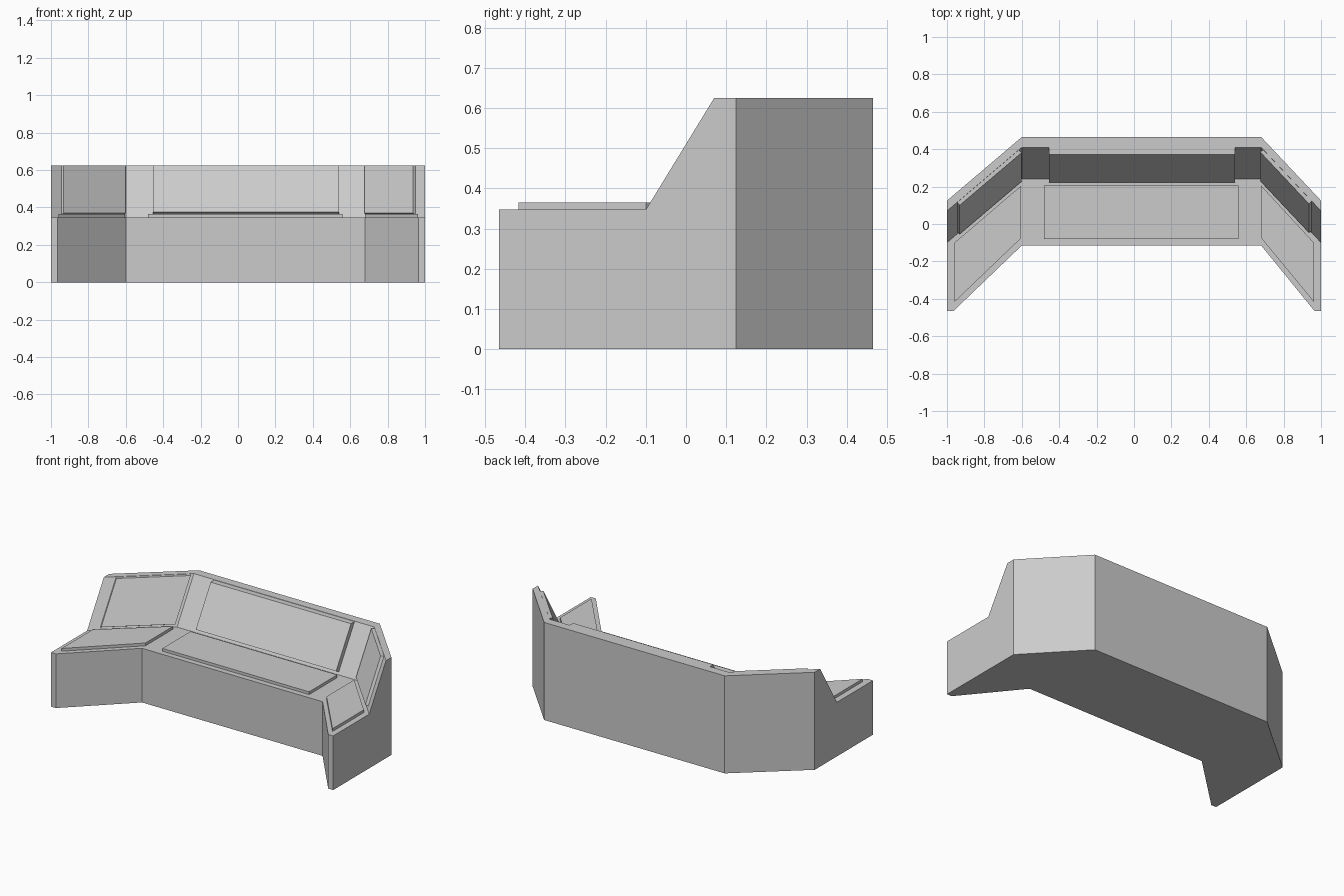
import bpy, bmesh
from mathutils import Vector

if "Cube" in bpy.data.objects:
    bpy.data.objects.remove(bpy.data.objects["Cube"])

SEAT_Z, TOP_Z = 0.347, 0.625
CREASE_Y, RIM_Y, BACK_Y, FRONT_Y = 0.24, 0.41, 0.465, -0.115


def loft(name, sections):
    """Join equal-length closed sections into a capped solid."""
    bm = bmesh.new()
    rings = [[bm.verts.new(p) for p in s] for s in sections]
    n = len(rings[0])
    for a, b in zip(rings, rings[1:]):
        for i in range(n):
            j = (i + 1) % n
            bm.faces.new((a[i], a[j], b[j], b[i]))
    bm.faces.new(rings[0])
    bm.faces.new(rings[-1])
    bmesh.ops.recalc_face_normals(bm, faces=bm.faces)
    mesh = bpy.data.meshes.new(name)
    bm.to_mesh(mesh)
    bm.free()
    obj = bpy.data.objects.new(name, mesh)
    bpy.context.collection.objects.link(obj)
    return obj


def offset(x):
    """How far the wings have swung forward at x."""
    if x < -0.6:
        return (x + 0.6) * 0.85
    if x > 0.68:
        return (0.68 - x) * 1.0625
    return 0.0


# Bench body: one profile carried along the angled path, with blunt front tips
def body_section(x, front):
    d = offset(x)
    return [(x, front, 0), (x, front, SEAT_Z), (x, CREASE_Y + d, SEAT_Z),
            (x, RIM_Y + d, TOP_Z), (x, BACK_Y + d, TOP_Z), (x, BACK_Y + d, 0)]


loft("bench_body", [body_section(x, f) for x, f in (
    (-1, -0.465), (-0.965, -0.465), (-0.6, FRONT_Y),
    (0.68, FRONT_Y), (0.965, -0.465), (1, -0.465))])


# Thin seat pads
def seat_pad(name, outline):
    loft(name, [[(x, y, z) for x, y in outline] for z in (SEAT_Z - 0.005, 0.365)])


seat_pad("seat_pad_centre", [(-0.48, -0.08), (0.56, -0.08), (0.56, 0.205), (-0.48, 0.205)])
seat_pad("seat_pad_left", [(-0.96, -0.417), (-0.603, -0.075), (-0.603, 0.205), (-0.96, -0.1)])
seat_pad("seat_pad_right", [(0.68, -0.075), (0.962, -0.417), (0.962, -0.1), (0.68, 0.205)])


# Slanted back pads, pushed out square to each stretch of backrest
def back_pad(name, x0, x1, thick):
    slope = (RIM_Y - CREASE_Y) / (TOP_Z - SEAT_Z)
    along = Vector((x1 - x0, offset(x1) - offset(x0), 0)).normalized()
    push = Vector((along.y, -along.x, 0)) * thick
    sections = []
    for x in (x0, x1):
        low, high = (Vector((x, CREASE_Y + offset(x) + slope * (z - SEAT_Z), z))
                     for z in (0.362, 0.623))
        lift = Vector((0, 0.4 * thick * slope, 0.4 * thick))
        sections.append([low, high, high + push, low + push + lift])
    loft(name, sections)


back_pad("back_pad_centre", -0.455, 0.54, 0.036)
back_pad("back_pad_left", -0.945, -0.615, 0.02)
back_pad("back_pad_right", 0.69, 0.95, 0.02)
